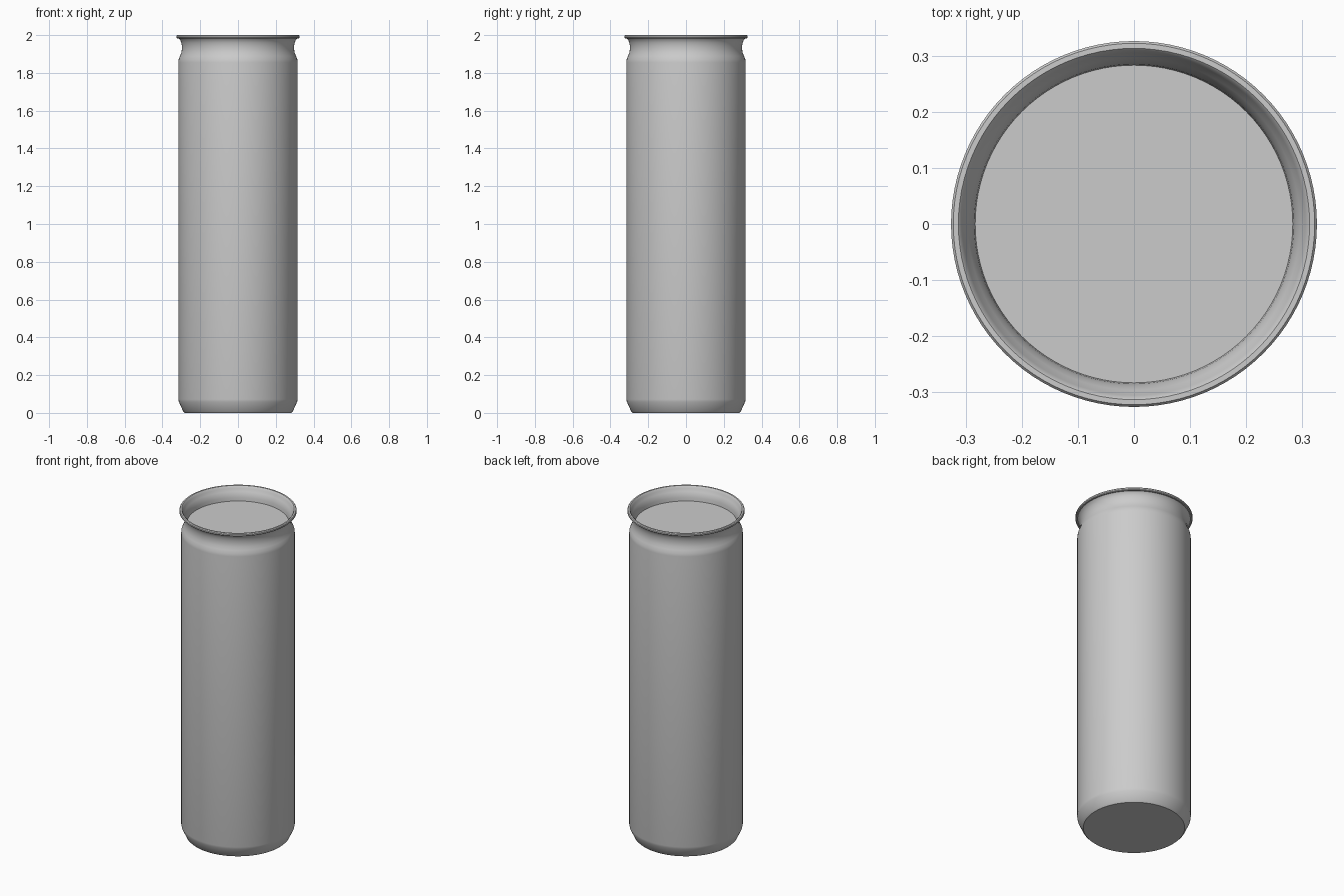
import bpy, bmesh, math

if "Cube" in bpy.data.objects:
    bpy.data.objects.remove(bpy.data.objects["Cube"])

SIDES = 96


def lathe(name, profile):
    """Spin an (r, z) profile around z; ends on the axis become closed discs."""
    bm = bmesh.new()
    rings = []
    for r, z in profile:
        rings.append([bm.verts.new((r * math.cos(2 * math.pi * i / SIDES),
                                    r * math.sin(2 * math.pi * i / SIDES), z))
                      for i in range(SIDES)])
    for a, b in zip(rings, rings[1:]):
        for i in range(SIDES):
            j = (i + 1) % SIDES
            bm.faces.new((a[i], a[j], b[j], b[i]))
    # flat base and recessed lid
    bm.faces.new(list(reversed(rings[0])))
    bm.faces.new(rings[-1])
    bmesh.ops.recalc_face_normals(bm, faces=bm.faces)
    mesh = bpy.data.meshes.new(name)
    bm.to_mesh(mesh)
    bm.free()
    obj = bpy.data.objects.new(name, mesh)
    bpy.context.collection.objects.link(obj)
    bpy.context.view_layer.objects.active = obj
    obj.select_set(True)
    bpy.ops.object.shade_smooth_by_angle(angle=math.radians(35))
    return obj


profile = [
    # base chamfer and straight wall
    (0.282, 0.0), (0.290, 0.008), (0.313, 0.058), (0.316, 0.072), (0.316, 1.855),
    # shoulder, waisted neck and flare
    (0.314, 1.872), (0.307, 1.889), (0.300, 1.907), (0.297, 1.925),
    (0.297, 1.942), (0.300, 1.960), (0.307, 1.976), (0.314, 1.983),
    # rolled rim
    (0.322, 1.983), (0.326, 1.987), (0.326, 1.995), (0.322, 2.0),
    (0.313, 2.0), (0.308, 1.995),
    # inside of the neck down to the lid
    (0.305, 1.985), (0.296, 1.970), (0.289, 1.955), (0.285, 1.938), (0.283, 1.918),
]
lathe("can_body", profile)
